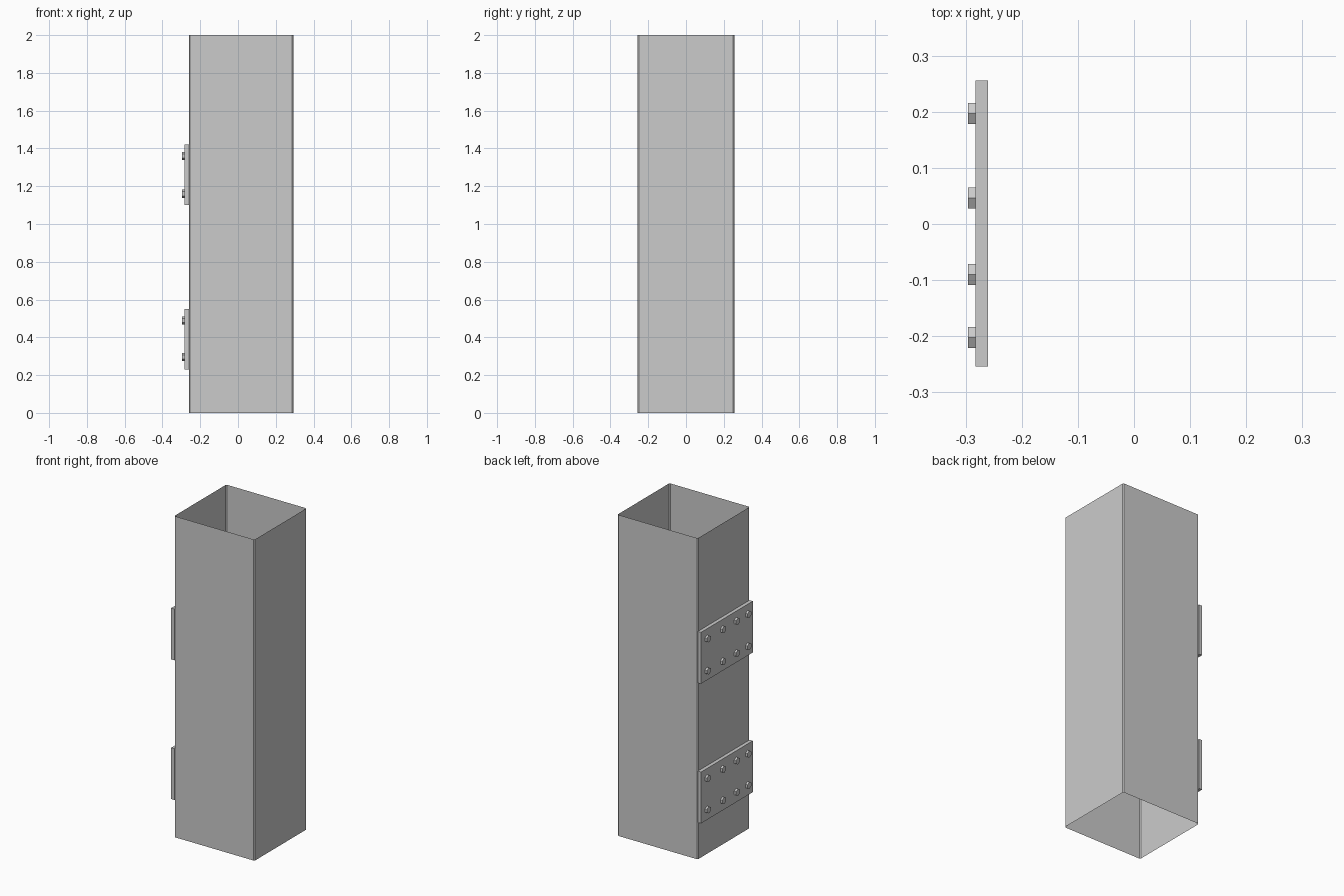
import bpy, bmesh
from math import pi
from mathutils import Matrix

if "Cube" in bpy.data.objects:
    bpy.data.objects.remove(bpy.data.objects["Cube"])


def finish(name, bm):
    bmesh.ops.recalc_face_normals(bm, faces=bm.faces)
    mesh = bpy.data.meshes.new(name)
    bm.to_mesh(mesh)
    bm.free()
    obj = bpy.data.objects.new(name, mesh)
    bpy.context.collection.objects.link(obj)
    return obj


# Open square tube: a thin sheet with small chamfered corners
X0, X1, Y, C, H = -0.260, 0.293, 0.256, 0.006, 2.0
profile = [(X0 + C, -Y), (X1 - C, -Y), (X1, -Y + C), (X1, Y - C),
           (X1 - C, Y), (X0 + C, Y), (X0, Y - C), (X0, -Y + C)]
bm = bmesh.new()
low = [bm.verts.new((x, y, 0)) for x, y in profile]
high = [bm.verts.new((x, y, H)) for x, y in profile]
for i in range(len(profile)):
    j = (i + 1) % len(profile)
    bm.faces.new((low[i], low[j], high[j], high[i]))
finish("tube_shell", bm)


# Mounting plate on the left side
def plate(name, z0, z1):
    bm = bmesh.new()
    size = Matrix.Diagonal((0.022, 0.510, z1 - z0, 1))
    place = Matrix.Translation((-0.2715, 0.001, (z0 + z1) / 2))
    bmesh.ops.create_cube(bm, size=1, matrix=place @ size)
    finish(name, bm)


# Hexagonal bolt head with one corner pointing up
def bolt(name, y, z):
    bm = bmesh.new()
    place = Matrix.Translation((-0.2885, y, z)) @ Matrix.Rotation(pi / 2, 4, 'Y')
    bmesh.ops.create_cone(bm, cap_ends=True, segments=6, radius1=0.0215,
                          radius2=0.0215, depth=0.014, matrix=place @ Matrix.Rotation(SPIN, 4, 'Z'))
    # keep a corner at the top whatever the primitive's start angle
    top = max(v.co.z for v in bm.verts) - z
    if top < 0.0205:
        bmesh.ops.rotate(bm, verts=bm.verts, cent=(0, y, z),
                         matrix=Matrix.Rotation(pi / 6, 3, 'X'))
    finish(name, bm)


SPIN = 0.0
for label, z0, z1, rows in (("lower", 0.23, 0.55, (0.295, 0.49)),
                            ("upper", 1.10, 1.42, (1.16, 1.36))):
    plate(label + "_plate", z0, z1)
    for r, z in enumerate(rows):
        for c, y in enumerate((-0.202, -0.090, 0.046, 0.197)):
            bolt(f"{label}_bolt_{r}_{c}", y, z)
